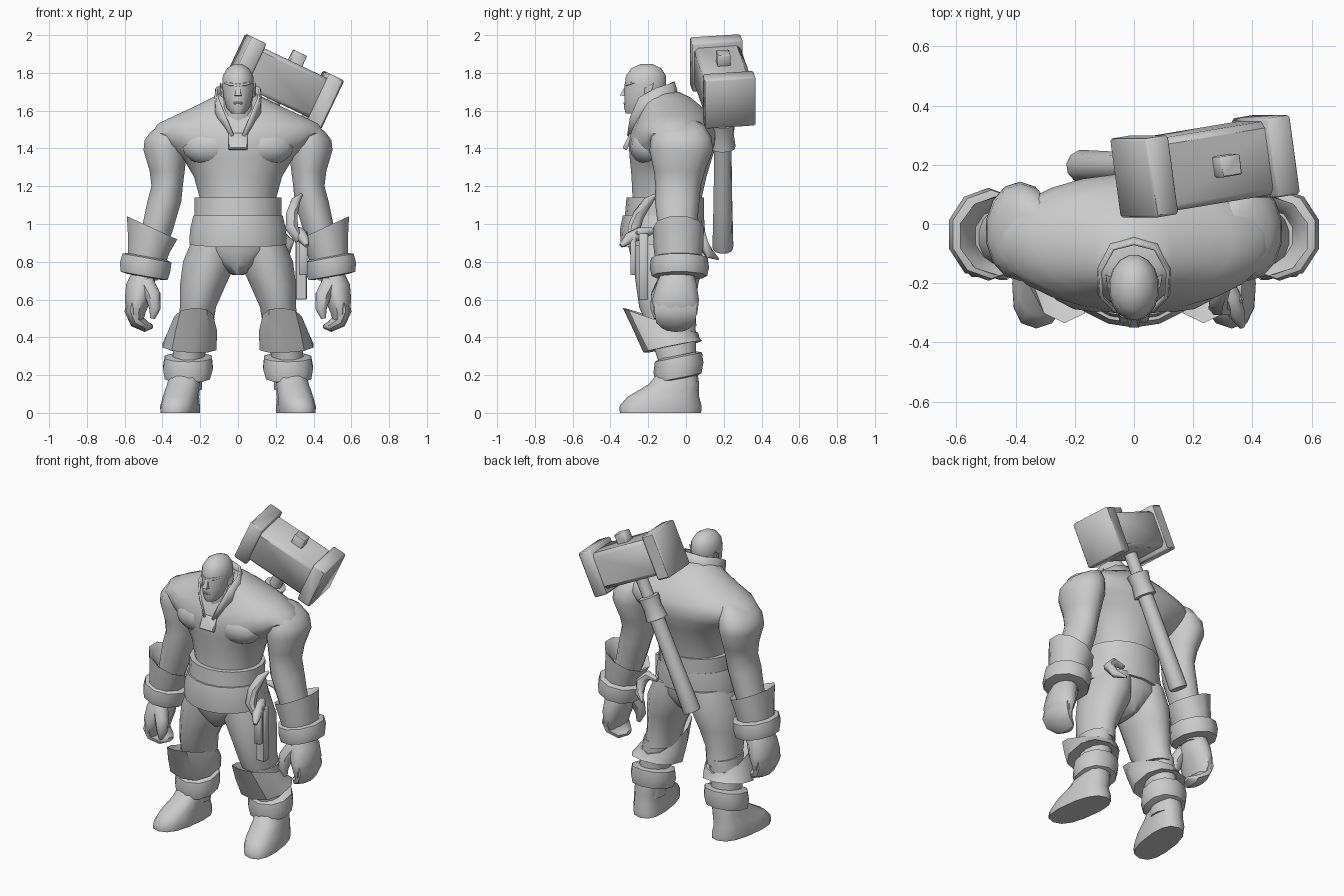
import bpy, bmesh, math
from mathutils import Vector, Matrix

grey = bpy.data.materials.new("plain grey")
grey.diffuse_color = (0.6, 0.6, 0.6, 1)


def finish(name, bm):
    bmesh.ops.recalc_face_normals(bm, faces=bm.faces[:])
    me = bpy.data.meshes.new(name)
    bm.to_mesh(me)
    bm.free()
    me.materials.append(grey)
    ob = bpy.data.objects.new(name, me)
    bpy.context.collection.objects.link(ob)
    return ob


def skin(name, loops):
    """Bridge a list of equal vertex loops and cap both ends."""
    bm = bmesh.new()
    rows = [[bm.verts.new(p) for p in lp] for lp in loops]
    n = len(rows[0])
    for r0, r1 in zip(rows, rows[1:]):
        for i in range(n):
            j = (i + 1) % n
            bm.faces.new((r0[i], r0[j], r1[j], r1[i]))
    bm.faces.new(rows[0])
    bm.faces.new(rows[-1])
    return finish(name, bm)


def loft(name, rings, s=1, n=14, e=1.0):
    """Rings are (x, y, z, rx, ry, slope along x, slope along y)."""
    def pw(v):
        return math.copysign(abs(v) ** e, v)
    loops = []
    for ring in rings:
        x, y, z, rx, ry, a, b = (tuple(ring) + (0, 0))[:7]
        lp = []
        for i in range(n):
            t = 2 * math.pi * (i + 0.5) / n
            dx, dy = rx * pw(math.cos(t)), ry * pw(math.sin(t))
            lp.append((s * (x + dx), y + dy, z + a * dx + b * dy))
        loops.append(lp)
    return skin(name, loops)


def tube(name, pts, radii, s=1, n=8, flat=1.0):
    """Tapered tube along points; flat widens it along y."""
    loops = []
    for i, p in enumerate(pts):
        d = Vector(pts[min(i + 1, len(pts) - 1)]) - Vector(pts[max(i - 1, 0)])
        side = Vector((0, 1, 0)) - d * (d.y / d.length_squared)
        side.normalize()
        up = d.normalized().cross(side)
        lp = []
        for k in range(n):
            t = 2 * math.pi * (k + 0.5) / n
            v = Vector(p) + radii[i] * (flat * math.cos(t) * side + math.sin(t) * up)
            lp.append((s * v.x, v.y, v.z))
        loops.append(lp)
    return skin(name, loops)


def box(name, loc, size, mat=Matrix(), bevel=0.0):
    bm = bmesh.new()
    bmesh.ops.create_cube(bm, size=1)
    bmesh.ops.scale(bm, vec=size, verts=bm.verts)
    if bevel:
        bmesh.ops.bevel(bm, geom=bm.edges[:], offset=bevel, segments=1, affect='EDGES')
    bmesh.ops.translate(bm, vec=loc, verts=bm.verts)
    bmesh.ops.transform(bm, matrix=mat, verts=bm.verts)
    return finish(name, bm)


def ball(name, loc, size, s=1):
    bm = bmesh.new()
    bmesh.ops.create_uvsphere(bm, u_segments=14, v_segments=8, radius=1)
    bmesh.ops.scale(bm, vec=size, verts=bm.verts)
    bmesh.ops.translate(bm, vec=(s * loc[0], loc[1], loc[2]), verts=bm.verts)
    return finish(name, bm)


# Trunk, spreading into the shoulders
loft("torso", [(0, -.11, 1.0, .20, .18), (0, -.10, 1.14, .205, .185), (0, -.09, 1.25, .235, .2),
               (0, -.08, 1.35, .295, .22), (0, -.07, 1.42, .40, .235), (0, -.062, 1.48, .46, .232),
               (0, -.06, 1.53, .43, .215), (0, -.065, 1.575, .335, .19), (0, -.08, 1.625, .225, .16),
               (0, -.10, 1.67, .135, .125), (0, -.12, 1.70, .08, .08)], n=24)
loft("waist_band", [(0, -.11, 1.14, .235, .205), (0, -.115, 1.03, .235, .21)], n=18)
loft("belt", [(0, -.12, 1.045, .24, .215), (0, -.125, .97, .258, .225),
              (0, -.125, .895, .262, .22, 0, .08)], n=18)
loft("pelvis", [(0, -.12, .95, .24, .20), (0, -.11, .86, .235, .19),
                (0, -.12, .79, .13, .165), (0, -.12, .73, .03, .12)], n=18)

# Neck and head
loft("neck", [(0, -.13, 1.5, .12, .13), (0, -.18, 1.62, .09, .095), (0, -.195, 1.70, .07, .08)])
loft("head", [(0, -.265, 1.585, .035, .055), (0, -.235, 1.615, .062, .095), (0, -.22, 1.67, .077, .108),
              (0, -.215, 1.735, .086, .112), (0, -.212, 1.785, .082, .108), (0, -.21, 1.825, .058, .08),
              (0, -.21, 1.848, .02, .03)], n=16)
skin("nose", [[(-.008, -.32, 1.735), (.008, -.32, 1.735), (.006, -.29, 1.735), (-.006, -.29, 1.735)],
              [(-.016, -.35, 1.68), (.016, -.35, 1.68), (.022, -.29, 1.675), (-.022, -.29, 1.675)]])
box("lips", (0, -.32, 1.64), (.045, .02, .014), bevel=.004)
for s in (1, -1):
    tube("brow", [(.005, -.318, 1.735), (.04, -.304, 1.74), (.07, -.27, 1.748)], [.011, .013, .006], s, 6)
    skin("ear", [[(s * .075, -.22, 1.665), (s * .075, -.19, 1.67), (s * .075, -.18, 1.73), (s * .075, -.225, 1.72)],
                 [(s * .086, -.215, 1.675), (s * .094, -.19, 1.68), (s * .096, -.17, 1.75), (s * .088, -.215, 1.72)]])

# Standing collar running down to the clasp: (top, bottom) pairs of one half
half = [((0, -.06, 1.755), (0, -.03, 1.65)), ((.075, -.08, 1.745), (.085, -.05, 1.63)),
        ((.12, -.16, 1.72), (.13, -.14, 1.60)), ((.115, -.25, 1.67), (.125, -.23, 1.55)),
        ((.07, -.297, 1.565), (.085, -.265, 1.52)), ((.03, -.312, 1.47), (.05, -.29, 1.45))]
bm = bmesh.new()
pairs = [[(-x, y, z) for x, y, z in p] for p in half[:0:-1]] + [list(p) for p in half]
cols = [[bm.verts.new(v) for v in p] for p in pairs]
for c0, c1 in zip(cols, cols[1:]):
    bm.faces.new((c0[0], c1[0], c1[1], c0[1]))
collar = finish("collar", bm)
collar.modifiers.new("thickness", 'SOLIDIFY').thickness = 0.012
box("collar_clasp", (0, 0, 0), (.1, .025, .09),
    Matrix.Translation((0, -.305, 1.437)) @ Matrix.Rotation(-.45, 4, 'X'), .004)

for s in (1, -1):
    # Chest and arm
    ball("chest_muscle", (.13, -.19, 1.41), (.17, .108, .105), s)
    loft("arm", [(.36, -.03, 1.545, .05, .07, -.35), (.37, -.028, 1.52, .095, .125, -.35),
                 (.38, -.025, 1.46, .118, .16, -.15), (.385, -.025, 1.39, .118, .168),
                 (.375, -.035, 1.28, .095, .135), (.375, -.042, 1.2, .085, .12), (.39, -.047, 1.12, .092, .118),
                 (.43, -.045, .96, .085, .10), (.485, -.045, .8, .08, .09), (.495, -.045, .7, .07, .085)], s)
    loft("cuff_flare", [(.49, -.04, .78, .10, .12, .18), (.472, -.04, .88, .115, .132, .3),
                        (.455, -.04, .98, .14, .135, .46), (.455, -.04, .965, .118, .115, .46),
                        (.46, -.04, .9, .08, .09, .4)], s, 10)
    loft("cuff_band", [(.48, -.035, .83, .10, .12, .18), (.482, -.035, .82, .137, .15, .18),
                       (.492, -.035, .77, .14, .157, .18), (.497, -.035, .725, .13, .147, .18),
                       (.497, -.035, .72, .09, .1, .18)], s, 10)
    # Mitten-like hand curled inward, with a thumb
    loft("palm", [(.50, -.045, .75, .06, .085), (.515, -.05, .68, .08, .11),
                  (.53, -.055, .60, .072, .128), (.54, -.055, .53, .052, .12), (.53, -.055, .49, .03, .10)], s, 12)
    tube("fingers", [(.545, -.055, .60), (.557, -.055, .54), (.535, -.055, .485), (.485, -.055, .455),
                     (.455, -.06, .458)], [.042, .044, .04, .028, .012], s, 10, 2.7)
    tube("thumb", [(.485, -.11, .69), (.45, -.145, .62), (.44, -.16, .55), (.452, -.155, .50)],
         [.045, .044, .032, .014], s)
    # Leg and boot
    loft("thigh", [(.12, -.10, .93, .12, .18), (.15, -.095, .80, .145, .185), (.185, -.10, .68, .125, .165),
                   (.212, -.10, .56, .098, .148), (.225, -.075, .46, .095, .13)], s)
    loft("shin", [(.235, -.08, .5, .09, .13), (.25, -.065, .38, .092, .118),
                  (.265, -.045, .27, .085, .10), (.275, -.04, .12, .085, .095)], s)
    loft("knee_guard", [(.237, -.12, .465, .085, .14, -.05, -.33), (.235, -.135, .49, .108, .2, -.05, -.33),
                        (.243, -.105, .42, .138, .175, -.05, -.12), (.257, -.07, .35, .148, .155, .05, .2),
                        (.255, -.07, .355, .09, .11, 0, .2)], s, 10, .85)
    loft("ankle_band", [(.263, -.04, .305, .095, .1, 0, .2), (.263, -.04, .295, .13, .125, 0, .2),
                        (.265, -.04, .24, .138, .132, 0, .2), (.268, -.04, .185, .125, .122, 0, .2),
                        (.268, -.04, .175, .09, .09, 0, .2)], s, 10, .9)
    boot = loft("boot", [(.305, -.135, 0, .098, .215), (.305, -.135, .035, .10, .218),
                         (.302, -.12, .085, .094, .19), (.29, -.065, .15, .088, .135),
                         (.275, -.04, .22, .085, .1)], s, 14, .8)
    # Toes turned outward
    for v in boot.data.vertices:
        v.co.x -= s * .13 * (v.co.y + .12) * (1 - v.co.z / .22)

# Hook, knot and hanging straps on the hip
tube("hip_hook", [(.335, -.16, 1.155), (.305, -.2, 1.12), (.285, -.25, 1.05), (.285, -.275, .98),
                  (.315, -.28, .93), (.365, -.25, .955)], [.008, .026, .033, .036, .032, .01])
tube("strap_knot", [(.305, -.18, .965), (.325, -.24, .95), (.345, -.3, .925), (.365, -.345, .885)],
     [.02, .036, .03, .012])
box("long_strap", (.335, -.225, .775), (.06, .05, .35), bevel=.004)
box("short_strap", (.345, -.28, .835), (.045, .03, .21), bevel=.004)
# Curved horn on the back of the hip
tube("hip_horn", [(.15, .085, .94), (.22, .075, .95), (.265, .085, .90), (.25, .125, .84), (.20, .17, .815)],
     [.012, .028, .034, .026, .006])

# War hammer slung across the back
ax = Vector((.875, .145, -.415)).normalized()
up = Vector((.43, 0, .9)).normalized()
ay = up.cross(ax).normalized()
up = ax.cross(ay)
frame = Matrix((ax, ay, up)).transposed().to_4x4()
frame.translation = (.24, .195, 1.755)
box("hammer_block", (0, 0, 0), (.46, .25, .23), frame, .022)
for s in (1, -1):
    box("hammer_cap", (s * .23, 0, 0), (.088, .27, .285), frame, .008)
box("hammer_peg", (.015, 0, .13), (.075, .07, .09), frame, .004)


def shaft(name, prof):
    ob = loft(name, [(.0, 0, z, r, r) for z, r in prof], n=10)
    ob.data.transform(frame)


shaft("hammer_neck", [(0, .038), (-.42, .038)])
shaft("hammer_collar", [(-.24, .045), (-.245, .067), (-.31, .058), (-.385, .068), (-.39, .045)])
shaft("hammer_grip", [(-.38, .046), (-.7, .05), (-.97, .056), (-.985, .052)])

# Smooth shading with sharp edges kept
for ob in bpy.context.scene.objects:
    ob.select_set(True)
    bpy.context.view_layer.objects.active = ob
bpy.ops.object.shade_smooth_by_angle(angle=math.radians(45))
